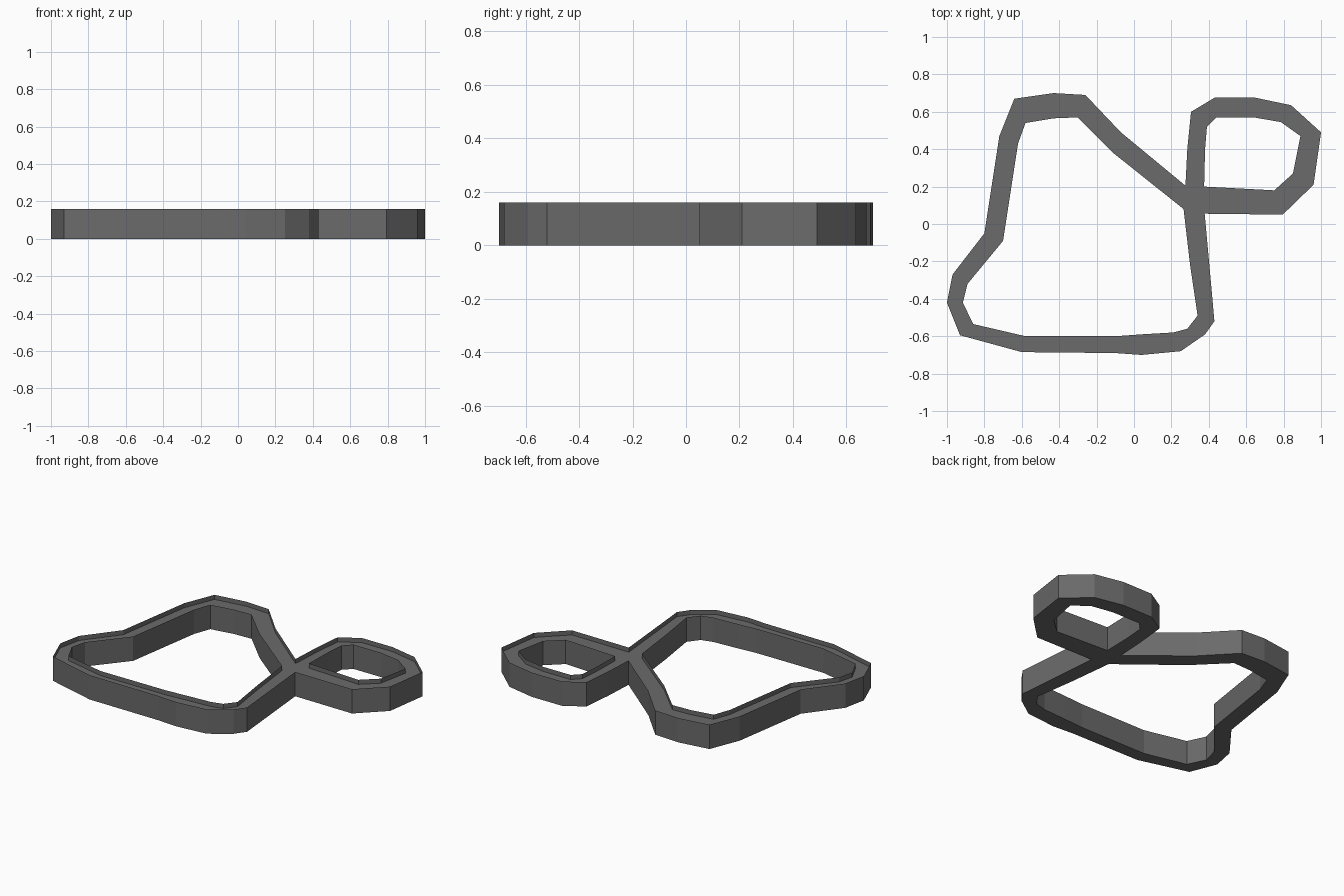
import bpy, bmesh
from mathutils.geometry import tessellate_polygon

if "Cube" in bpy.data.objects:
    bpy.data.objects.remove(bpy.data.objects["Cube"])

HEIGHT, FLOOR = 0.16, 0.13

# Dark asphalt grey for every part
asphalt = bpy.data.materials.new("dark_grey")
asphalt.diffuse_color = (.145, .145, .145, 1)
asphalt.use_nodes = True
asphalt.node_tree.nodes["Principled BSDF"].inputs["Base Color"].default_value = asphalt.diffuse_color

# Outlines seen from above: outer edge and the two openings
outer = [(.275, .205), (-.07, .49), (-.26, .69), (-.43, .70), (-.64, .67), (-.72, .47),
         (-.80, -.05), (-.97, -.27), (-1, -.42), (-.93, -.595), (-.60, -.685), (-.10, -.69),
         (.04, -.70), (.25, -.68), (.38, -.59), (.43, -.52), (.378, .055), (.795, .05),
         (.96, .21), (1, .49), (.84, .635), (.65, .675), (.43, .675), (.305, .60), (.285, .40)]
large_opening = [(.265, .08), (-.105, .375), (-.30, .57), (-.43, .565), (-.58, .54), (-.62, .43),
                 (-.70, -.09), (-.89, -.32), (-.915, -.42), (-.86, -.535), (-.58, -.60),
                 (-.10, -.60), (.04, -.59), (.21, -.58), (.285, -.56), (.34, -.49), (.30, -.22)]
small_opening = [(.375, .20), (.75, .18), (.85, .27), (.89, .47), (.785, .545), (.64, .57),
                 (.44, .57), (.39, .52), (.38, .40)]
loops = [outer, large_opening, small_opening]


def add_object(name, bm):
    mesh = bpy.data.meshes.new(name)
    bm.to_mesh(mesh)
    bm.free()
    mesh.materials.append(asphalt)
    obj = bpy.data.objects.new(name, mesh)
    bpy.context.collection.objects.link(obj)


def slab(name, z, up):
    # Flat figure-eight ribbon with both openings left out
    bm = bmesh.new()
    polys = [[(x, y, z) for x, y in lp] for lp in loops]
    verts = [bm.verts.new(p) for poly in polys for p in poly]
    for tri in tessellate_polygon(polys):
        face = bm.faces.new([verts[i] for i in tri])
        face.normal_update()
        if (face.normal.z > 0) != up:
            face.normal_flip()
    bmesh.ops.dissolve_limit(bm, angle_limit=.01, verts=bm.verts[:], edges=bm.edges[:])
    add_object(name, bm)


# Road surface sunk below the rims, and closed underside
slab("road_surface", FLOOR, True)
slab("underside", 0, False)

# Thin upright walls along each edge, standing above the road as rims
for name, loop in zip(("outer_wall", "large_inner_wall", "small_inner_wall"), loops):
    bm = bmesh.new()
    low = [bm.verts.new((x, y, 0)) for x, y in loop]
    high = [bm.verts.new((x, y, HEIGHT)) for x, y in loop]
    area = sum(a[0] * b[1] - b[0] * a[1] for a, b in zip(loop, loop[1:] + loop[:1]))
    flip = (area < 0) == (loop is outer)
    for i in range(len(loop)):
        j = (i + 1) % len(loop)
        quad = [low[i], low[j], high[j], high[i]]
        bm.faces.new(quad[::-1] if flip else quad)
    add_object(name, bm)
